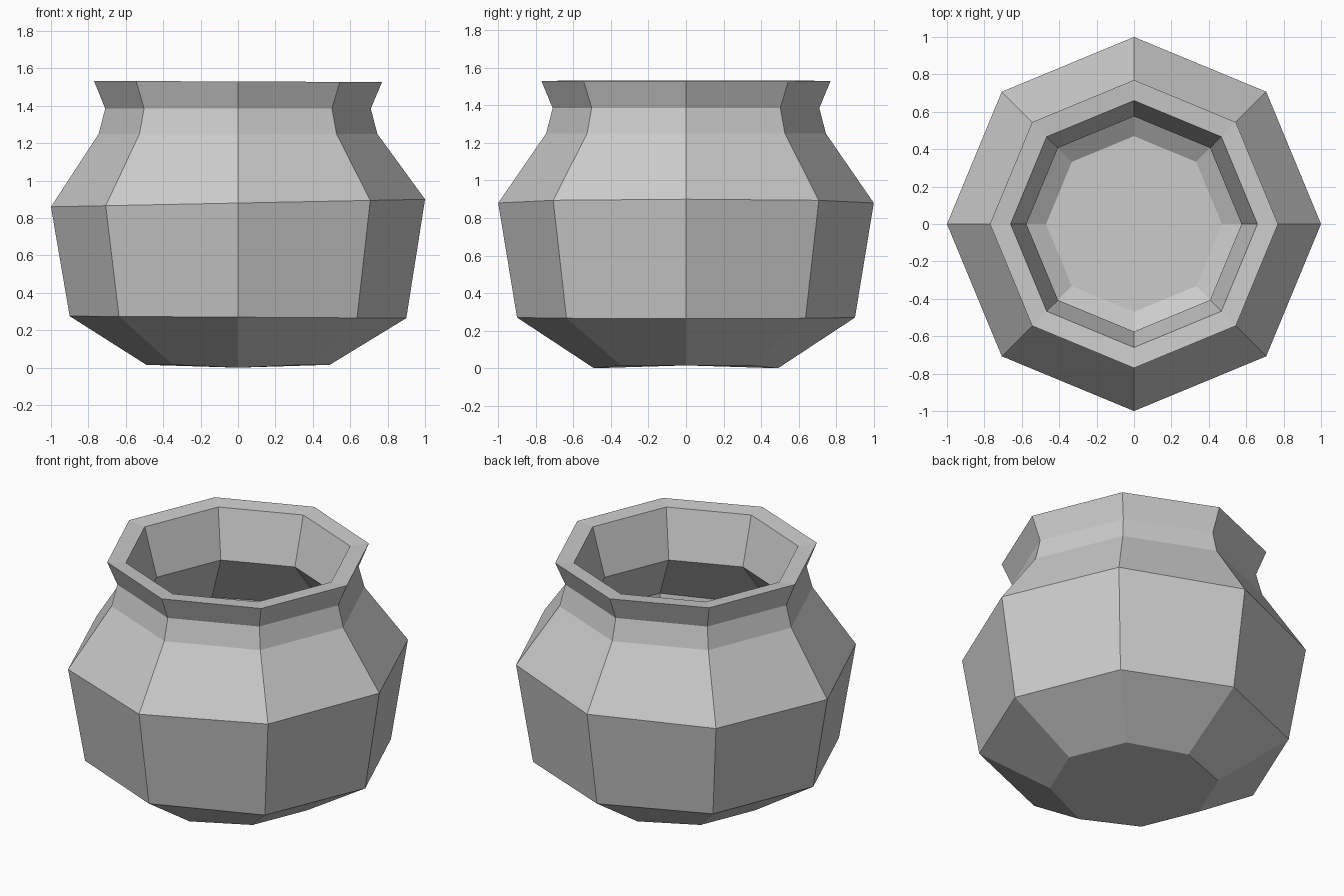
import bpy, bmesh, math

cube = bpy.data.objects.get("Cube")
if cube:
    bpy.data.objects.remove(cube, do_unlink=True)

SIDES = 8

clay = bpy.data.materials.new("plain_grey_clay")
clay.use_nodes = True
clay.diffuse_color = (0.6, 0.6, 0.6, 1)
bsdf = next(n for n in clay.node_tree.nodes if n.type == 'BSDF_PRINCIPLED')
bsdf.inputs["Base Color"].default_value = (0.6, 0.6, 0.6, 1)
bsdf.inputs["Roughness"].default_value = 0.9

# Wall profile from the outer foot over the rim to the inner floor:
# radius, height, sideways tilt of the ring
profile = [
    (0.49, 0.01, 0.0),     # foot
    (0.90, 0.27, -0.006),  # lower belly
    (1.00, 0.88, 0.02),    # widest belly
    (0.745, 1.25, 0.0),    # shoulder
    (0.71, 1.385, 0.0),    # neck
    (0.77, 1.53, -0.004),  # outer rim
    (0.66, 1.52, 0.0),     # inner rim
    (0.575, 1.22, 0.0),    # inner neck
    (0.87, 0.86, 0.02),    # inner belly
    (0.80, 0.33, 0.0),     # inner lower belly
    (0.47, 0.12, 0.0),     # inner floor
]


def ring(bm, radius, height, tilt):
    verts = []
    for i in range(SIDES):
        a = math.tau * i / SIDES
        x, y = radius * math.cos(a), radius * math.sin(a)
        verts.append(bm.verts.new((x, y, height + tilt * x)))
    return verts


# Pot body: faceted hollow shell with a closed foot and floor
bm = bmesh.new()
rings = [ring(bm, *p) for p in profile]
for low, high in zip(rings, rings[1:]):
    for i in range(SIDES):
        j = (i + 1) % SIDES
        bm.faces.new((low[i], low[j], high[j], high[i]))
bm.faces.new(list(reversed(rings[0])))
bm.faces.new(rings[-1])

# Set the pot on the ground: the front of the foot dips slightly
for v in rings[0]:
    v.co.z = 0.0 if abs(v.co.x) < 0.1 else 0.015
bmesh.ops.recalc_face_normals(bm, faces=bm.faces)

mesh = bpy.data.meshes.new("pot_body")
bm.to_mesh(mesh)
bm.free()
mesh.materials.append(clay)
pot = bpy.data.objects.new("pot_body", mesh)
bpy.context.collection.objects.link(pot)
